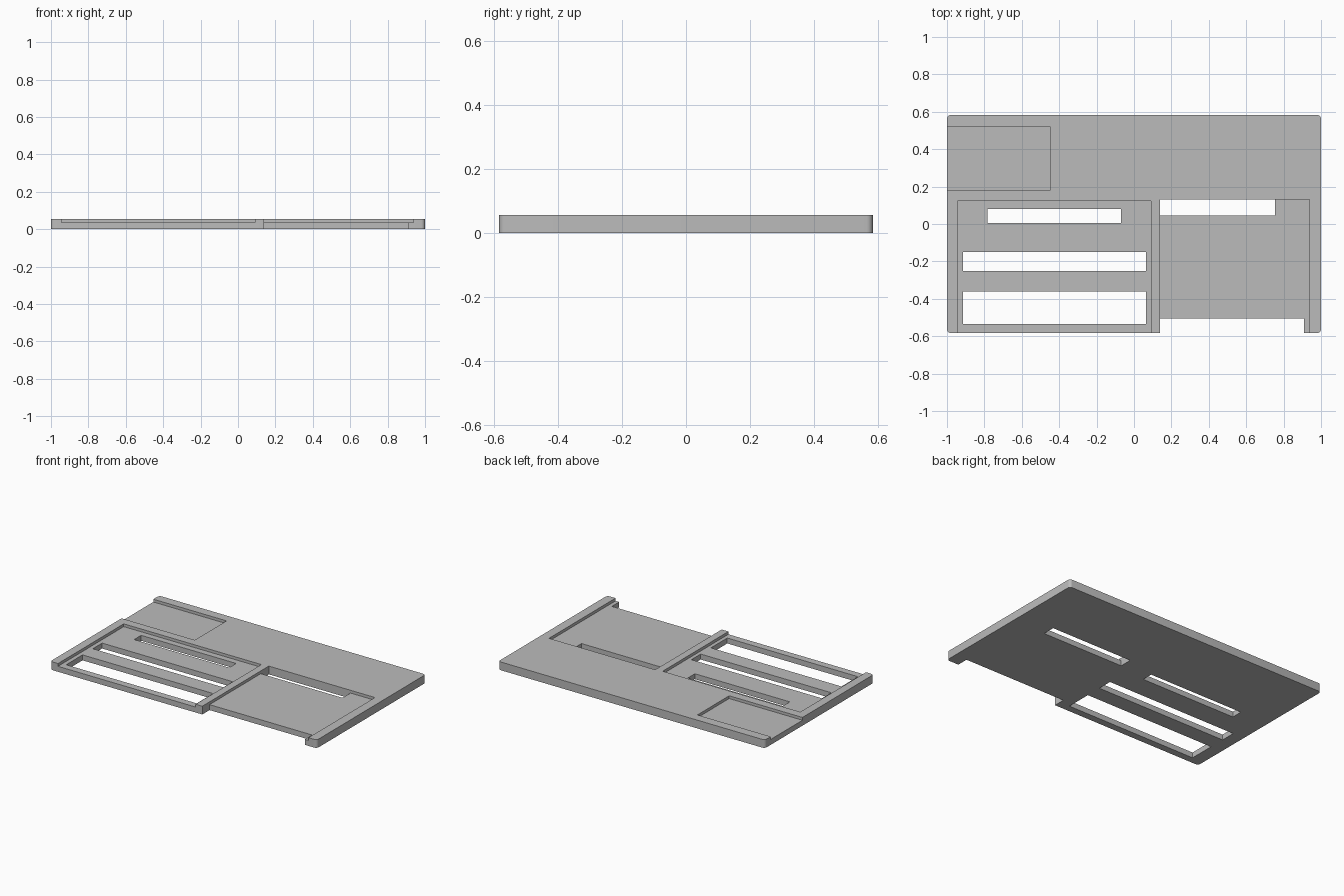
import bpy
import bmesh

# Remove the default cube
cube = bpy.data.objects.get("Cube")
if cube:
    bpy.data.objects.remove(cube, do_unlink=True)

WIDTH, DEPTH, HEIGHT = 2.0, 1.166, 0.056
FLOOR = 0.037      # height of the recessed floors
OUT = 0.1          # overshoot of cutters past the plate
FRONT = -DEPTH / 2

grey = bpy.data.materials.new("plain grey")
grey.use_nodes = True
colour = (0.5, 0.5, 0.5, 1)
grey.diffuse_color = colour
grey.node_tree.nodes["Principled BSDF"].inputs["Base Color"].default_value = colour


def box(name, x0, x1, y0, y1, z0, z1, corner=0):
    """Box between given limits, with optional rounded upright edges."""
    bm = bmesh.new()
    bmesh.ops.create_cube(bm, size=1)
    for v in bm.verts:
        v.co = (x1 if v.co.x > 0 else x0,
                y1 if v.co.y > 0 else y0,
                z1 if v.co.z > 0 else z0)
    if corner:
        upright = [e for e in bm.edges
                   if abs(e.verts[0].co.z - e.verts[1].co.z) > 0.01]
        bmesh.ops.bevel(bm, geom=upright, offset=corner, segments=5,
                        profile=0.5, affect='EDGES')
    mesh = bpy.data.meshes.new(name)
    bm.to_mesh(mesh)
    bm.free()
    mesh.materials.append(grey)
    obj = bpy.data.objects.new(name, mesh)
    bpy.context.collection.objects.link(obj)
    return obj


def cut(target, name, x0, x1, y0, y1, z0):
    """Cut a box-shaped opening from height z0 up through the top."""
    cutter = box(name, x0, x1, y0, y1, z0, HEIGHT + OUT)
    cutter.hide_render = True
    mod = target.modifiers.new(name, 'BOOLEAN')
    mod.operation = 'DIFFERENCE'
    mod.solver = 'EXACT'
    mod.object = cutter
    bpy.context.view_layer.objects.active = target
    bpy.ops.object.modifier_apply(modifier=mod.name)
    bpy.data.objects.remove(cutter, do_unlink=True)


# Base plate with rounded corners
plate = box("tray_plate", -WIDTH / 2, WIDTH / 2, FRONT, -FRONT, 0, HEIGHT, 0.02)

# Shallow recesses, open at the plate edges
cut(plate, "corner_recess", -1 - OUT, -0.45, 0.18, 0.52, FLOOR)
cut(plate, "slotted_recess", -0.943, 0.09, FRONT - OUT, 0.122, FLOOR)
cut(plate, "wide_recess", 0.14, 0.937, FRONT - OUT, 0.13, FLOOR)

# Openings through the full thickness
cut(plate, "short_slot", -0.783, -0.07, 0.005, 0.08, -OUT)
cut(plate, "middle_slot", -0.915, 0.065, -0.25, -0.15, -OUT)
cut(plate, "front_window", -0.915, 0.065, -0.535, -0.36, -OUT)
cut(plate, "wide_recess_slot", 0.14, 0.753, 0.045, 0.13, -OUT)
cut(plate, "front_notch", 0.14, 0.91, FRONT - OUT, -0.505, -OUT)

# Smooth the rounded corners, keep all other edges sharp
bpy.ops.object.select_all(action='DESELECT')
plate.select_set(True)
bpy.context.view_layer.objects.active = plate
bpy.ops.object.shade_smooth_by_angle(angle=0.52)
